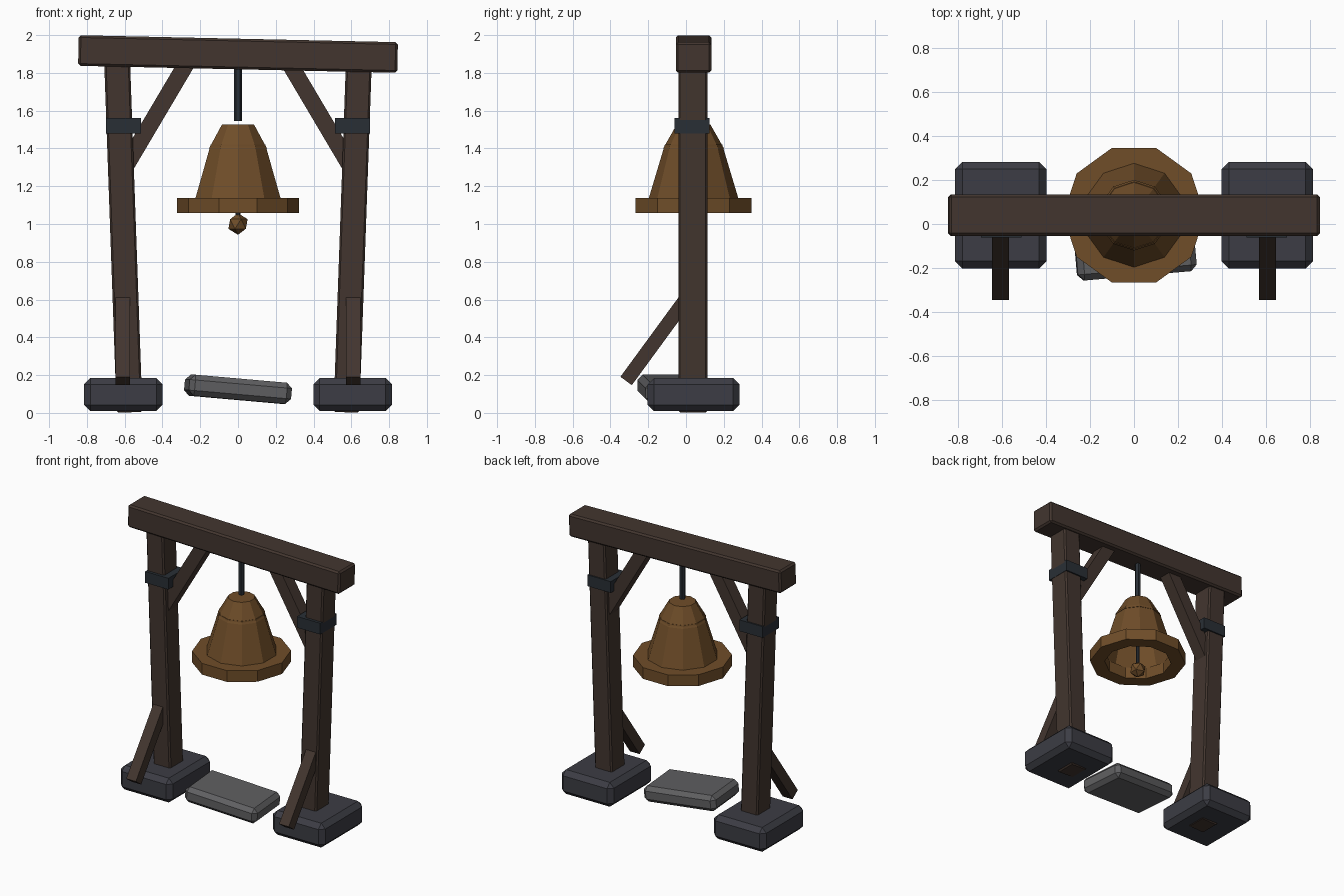
import bpy, bmesh, math
from mathutils import Matrix, Vector

if "Cube" in bpy.data.objects:
    bpy.data.objects.remove(bpy.data.objects["Cube"])

YC = 0.04  # depth of the frame's centre plane


def material(name, rgb):
    m = bpy.data.materials.new(name)
    m.diffuse_color = (*rgb, 1)
    m.use_nodes = True
    m.node_tree.nodes["Principled BSDF"].inputs["Base Color"].default_value = m.diffuse_color
    return m


WOOD = material("dark_wood", (0.055, 0.036, 0.028))
STONE = material("dark_stone", (0.045, 0.046, 0.058))
SLAB = material("grey_stone", (0.115, 0.115, 0.12))
BRONZE = material("bronze", (0.16, 0.075, 0.022))
IRON = material("iron", (0.022, 0.028, 0.036))


def finish(name, bm, mat, matrix=Matrix()):
    bmesh.ops.recalc_face_normals(bm, faces=bm.faces)
    me = bpy.data.meshes.new(name)
    bm.to_mesh(me)
    bm.free()
    me.materials.append(mat)
    ob = bpy.data.objects.new(name, me)
    ob.matrix_world = matrix
    bpy.context.collection.objects.link(ob)
    return ob


def block(name, loc, size, mat, rot=(0, 0, 0), bevel=0.0):
    bm = bmesh.new()
    bmesh.ops.create_cube(bm, size=1, matrix=Matrix.Diagonal((*size, 1)))
    if bevel:
        bmesh.ops.bevel(bm, geom=bm.edges[:], offset=bevel, segments=1,
                        affect='EDGES', profile=0.5)
    m = Matrix.Translation(loc)
    for axis, a in zip("ZYX", reversed(rot)):
        m = m @ Matrix.Rotation(math.radians(a), 4, axis)
    return finish(name, bm, mat, m)


def bar(name, a, b, width, depth, mat, bevel=0.0):
    """Square timber from a to b; width lies across, depth along y or z."""
    a, b = Vector(a), Vector(b)
    d = (b - a).normalized()
    side = Vector((0, 1, 0)) if abs(d.y) < 0.1 else Vector((1, 0, 0))
    across = side.cross(d)
    bm = bmesh.new()
    bmesh.ops.create_cube(bm, size=1, matrix=Matrix.Diagonal((width, depth, (b - a).length, 1)))
    if bevel:
        bmesh.ops.bevel(bm, geom=bm.edges[:], offset=bevel, segments=1,
                        affect='EDGES', profile=0.5)
    m = Matrix((across, side, d)).transposed().to_4x4()
    m.translation = (a + b) / 2
    return finish(name, bm, mat, m)


def lathe(name, profile, sides, mat, turn=0.0, closed=False, cap=False):
    """Faceted ring of (radius, z) points about the bell axis."""
    bm = bmesh.new()
    rings = []
    for r, z in profile:
        angles = [turn + 2 * math.pi * i / sides for i in range(sides)]
        rings.append([bm.verts.new((r * math.cos(t), r * math.sin(t), z)) for t in angles])
    pairs = list(zip(rings, rings[1:])) + ([(rings[-1], rings[0])] if closed else [])
    for lo, hi in pairs:
        for i in range(sides):
            j = (i + 1) % sides
            bm.faces.new((lo[i], lo[j], hi[j], hi[i]))
    if cap:
        bm.faces.new(rings[-1])
        if cap == "both":
            bm.faces.new(rings[0][::-1])
    return finish(name, bm, mat, Matrix.Translation((0, YC, 0)))


# Sagging top beam
block("top_beam", (0, YC, 1.90), (1.69, 0.188, 0.162), WOOD, rot=(0, 1.25, 0), bevel=0.012)

# Mirrored supports: footings, leaning posts, iron straps and braces
for s, side in ((-1, "left"), (1, "right")):
    block(side + "_footing", (s * 0.607, YC, 0.097), (0.415, 0.485, 0.175), STONE, bevel=0.033)
    bar(side + "_post", (s * 0.574, YC - 0.003, 0.003), (s * 0.64, YC - 0.003, 1.86),
        0.137, 0.155, WOOD, bevel=0.01)
    block(side + "_strap", (s * 0.605, YC - 0.008, 1.52), (0.185, 0.185, 0.081), IRON)
    bar(side + "_upper_brace", (s * 0.60, YC, 1.297), (s * 0.262, YC, 1.868),
        0.088, 0.09, WOOD)
    bar(side + "_front_strut", (s * 0.609, -0.317, 0.169), (s * 0.609, 0.01, 0.616),
        0.075, 0.077, WOOD)

# Tilted stone slab between the footings
block("stone_slab", (0, -0.062, 0.125), (0.545, 0.35, 0.112), SLAB, rot=(0, 5, 5), bevel=0.028)

# Bell: rim, hollow body and shoulder
half = math.pi / 10
lathe("bell_rim", [(0.225, 1.057), (0.323, 1.057), (0.323, 1.138), (0.225, 1.138)],
      10, BRONZE, closed=True)
lathe("bell_body", [(0.242, 1.12), (0.152, 1.42)], 10, BRONZE, turn=half, cap=True)
lathe("bell_shoulder", [(0.161, 1.40), (0.089, 1.527)], 10, BRONZE, turn=half, cap="both")

# Hanger rod, clapper rod and clapper ball
lathe("hanger_rod", [(0.02, 1.545), (0.02, 1.86)], 6, IRON, cap="both")
lathe("clapper_rod", [(0.013, 1.0), (0.013, 1.41)], 6, IRON, cap="both")
bm = bmesh.new()
bmesh.ops.create_icosphere(bm, subdivisions=1, radius=0.057)
finish("clapper_ball", bm, BRONZE, Matrix.Translation((0, YC, 1.0)))
